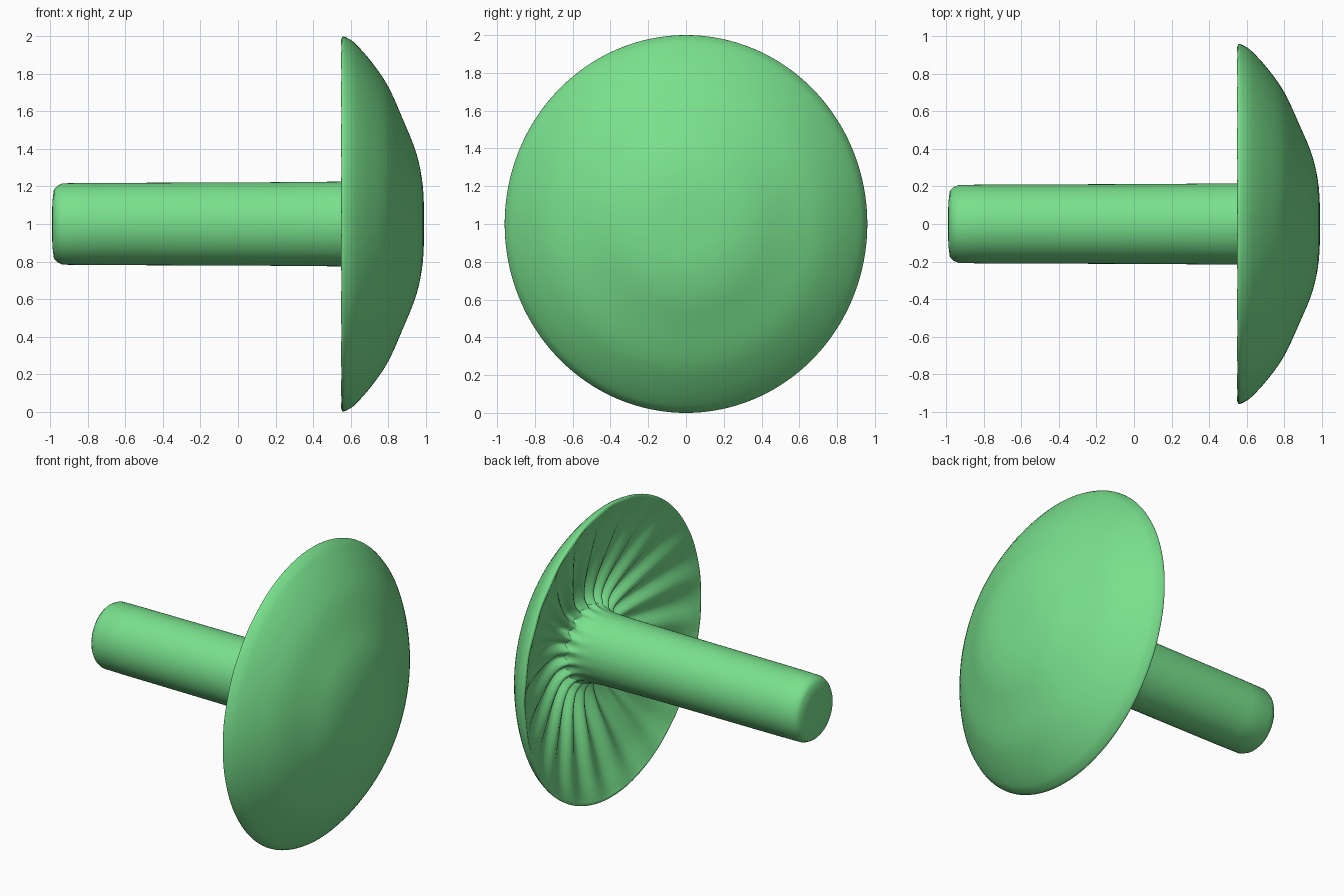
import bpy, bmesh, math

if "Cube" in bpy.data.objects:
    bpy.data.objects.remove(bpy.data.objects["Cube"])

SEG = 160      # sides around the axis
GILLS = 20     # radial folds under the cap
RY, RZ = 0.96, 1.0   # slightly oval cross-section

green = bpy.data.materials.new("soft_green")
green.diffuse_color = (0.19, 0.75, 0.265, 1)
green.use_nodes = True
green.node_tree.nodes["Principled BSDF"].inputs["Base Color"].default_value = green.diffuse_color


def smooth_profile(pts, steps=4):
    """Catmull-Rom curve through (x, radius, fold) points."""
    p = [pts[0]] + pts + [pts[-1]]
    out = []
    for i in range(1, len(p) - 2):
        for s in range(steps):
            t = s / steps
            out.append(tuple(
                0.5 * (2 * b + (c - a) * t + (2 * a - 5 * b + 4 * c - d) * t * t
                       + (3 * b - a - 3 * c + d) * t ** 3)
                for a, b, c, d in zip(*p[i - 1:i + 3])))
    return out + [pts[-1]]


def lathe(name, profile):
    """Spin a profile about the x axis; radius 0 makes a pole, fold ripples the surface."""
    bm = bmesh.new()
    rings = []
    for x, r, fold in profile:
        if r < 1e-5:
            rings.append([bm.verts.new((x, 0, 1))])
            continue
        ring = []
        for i in range(SEG):
            a = 2 * math.pi * i / SEG
            dx = fold * math.cos(GILLS * a)
            ring.append(bm.verts.new((x + dx, RY * r * math.cos(a), 1 + RZ * r * math.sin(a))))
        rings.append(ring)
    for A, B in zip(rings, rings[1:]):
        for i in range(SEG):
            j = (i + 1) % SEG
            if len(A) == 1:
                bm.faces.new((A[0], B[i], B[j]))
            else:
                bm.faces.new((A[i], B[i], B[j], A[j]))
    # the first face is an end face: it must look away from the middle
    bm.normal_update()
    bm.faces.ensure_lookup_table()
    if bm.faces[0].normal.x * profile[0][0] < 0:
        bmesh.ops.reverse_faces(bm, faces=bm.faces[:])
    me = bpy.data.meshes.new(name)
    bm.to_mesh(me)
    bm.free()
    me.materials.append(green)
    for poly in me.polygons:
        poly.use_smooth = True
    ob = bpy.data.objects.new(name, me)
    bpy.context.collection.objects.link(ob)
    return ob


# Domed cap: outside from the crown to the rim, then the gilled hollow underside
dome = [(0.993, 0, 0), (0.986, 0.20, 0), (0.952, 0.375, 0), (0.885, 0.545, 0),
        (0.80, 0.735, 0), (0.71, 0.867, 0), (0.63, 0.958, 0), (0.59, 0.988, 0),
        (0.56, 1.0, 0), (0.55, 0.985, 0.002)]
gills = [(0.55, 0.985, 0.002), (0.57, 0.945, 0.006), (0.625, 0.82, 0.014),
         (0.69, 0.62, 0.021), (0.745, 0.43, 0.025), (0.755, 0.32, 0.025),
         (0.725, 0.258, 0.022)]
cap = lathe("cap", smooth_profile(dome) + smooth_profile(gills)[1:])

# Round stem: bevelled foot, long shaft, folded flare where it meets the cap
stem = lathe("stem", [(-0.993, 0, 0), (-0.99, 0.12, 0), (-0.982, 0.185, 0),
                      (-0.965, 0.203, 0), (-0.935, 0.217, 0), (-0.78, 0.219, 0),
                      (0.1, 0.222, 0), (0.55, 0.226, 0), (0.64, 0.232, 0.008),
                      (0.69, 0.242, 0.016), (0.725, 0.258, 0.022)])
